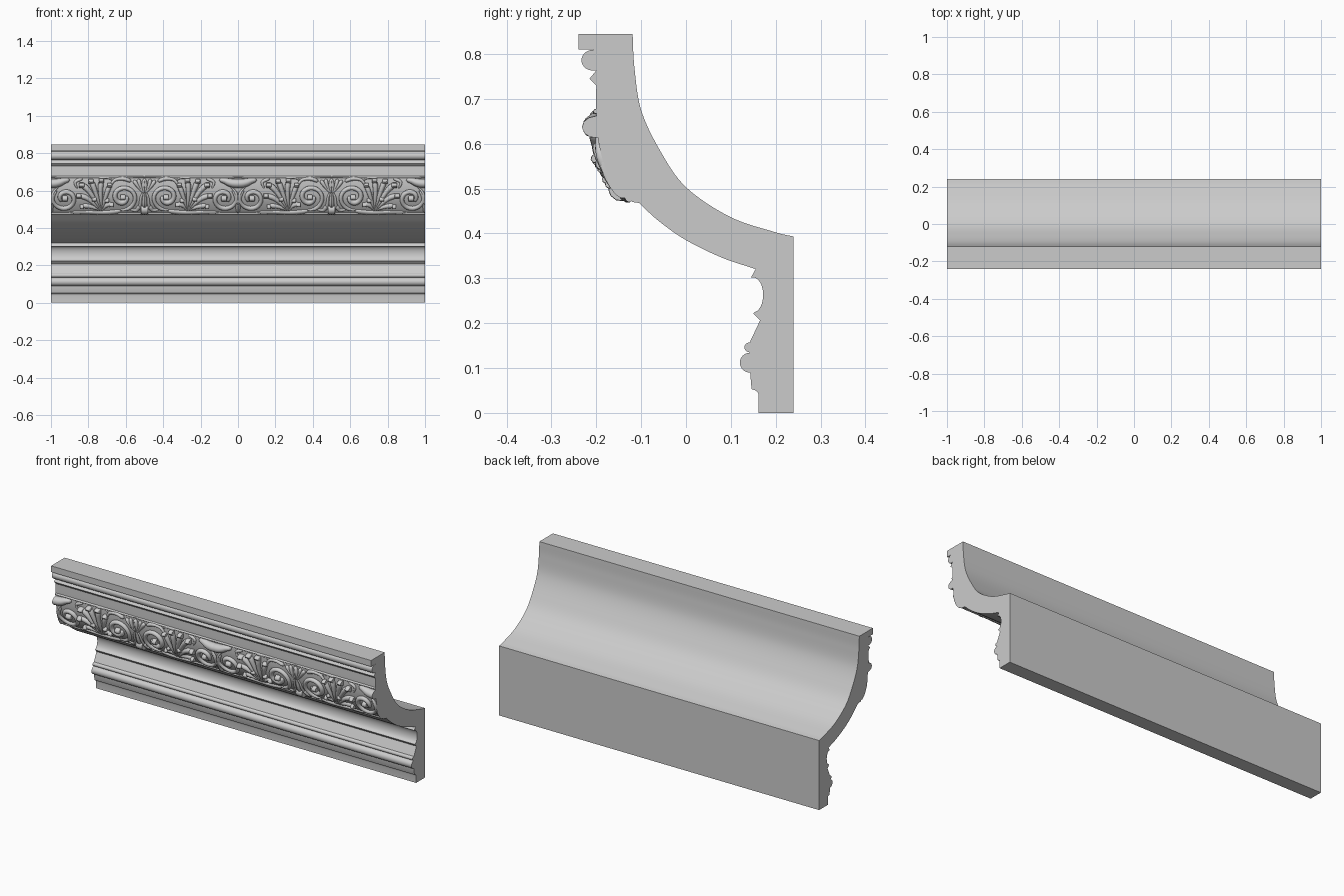
import bpy, bmesh, math
from mathutils import Vector
from math import sin, cos, pi, radians

if "Cube" in bpy.data.objects:
    bpy.data.objects.remove(bpy.data.objects["Cube"])


def spline(pts, n=6):
    """Catmull-Rom through 2D points"""
    p = [Vector(q) for q in pts]
    p = [2 * p[0] - p[1]] + p + [2 * p[-1] - p[-2]]
    out = []
    for i in range(1, len(p) - 2):
        a, b, c, d = p[i - 1:i + 3]
        for k in range(n):
            t = k / n
            out.append(0.5 * (2 * b + (c - a) * t + (2 * a - 5 * b + 4 * c - d) * t * t
                              + (3 * b - a - 3 * c + d) * t ** 3))
    return out + [p[-2]]


def arc(cy, cz, ry, rz, a0, a1, n=12):
    return [Vector((cy + ry * cos(radians(a0 + (a1 - a0) * i / n)),
                    cz + rz * sin(radians(a0 + (a1 - a0) * i / n)))) for i in range(n + 1)]


def finish(bm, name, angle):
    bmesh.ops.recalc_face_normals(bm, faces=bm.faces)
    me = bpy.data.meshes.new(name)
    bm.to_mesh(me)
    bm.free()
    ob = bpy.data.objects.new(name, me)
    bpy.context.collection.objects.link(ob)
    bpy.ops.object.select_all(action='DESELECT')
    ob.select_set(True)
    bpy.context.view_layer.objects.active = ob
    bpy.ops.object.shade_smooth_by_angle(angle=radians(angle))
    return ob


# Moulding section (y, z), bottom front upward, then down the back
frieze = spline([(-.12, .47), (-.147, .495), (-.18, .55), (-.196, .61), (-.2, .67), (-.2, .73)])
section = [(.162, 0), (.162, .038)]
section += arc(.147, .038, .015, .014, 20, 90, 5)              # base ovolo
section += [(.146, .054), (.143, .09)]
section += arc(.142, .112, .022, .022, 270, 90)                # large bead
section += arc(.142, .146, .012, .011, 260, 90, 8)             # small bead
section += [(.165, .206), (.150, .222)]
section += arc(.150, .263, .022, .039, -85, 85)                # cove
section += [(.145, .302), (.155, .32)]
section += spline([(.154, .321), (.08, .346), (0, .385), (-.06, .427), (-.105, .468)])
section += frieze
section += [(-.215, .745), (-.2, .763)]
section += arc(-.208, .786, .025, .023, 265, 95)               # top bead
section += [(-.2, .81), (-.24, .81), (-.24, .845)]
section += spline([(-.119, .845), (-.115, .77), (-.10, .675), (-.058, .585), (0, .503),
                   (.098, .437), (.198, .403), (.24, .393)], 8)
section += [(.24, 0)]

bm = bmesh.new()
face = bm.faces.new([bm.verts.new((-1, p[0], p[1])) for p in section])
ext = bmesh.ops.extrude_face_region(bm, geom=[face], use_keep_orig=True)
bmesh.ops.translate(bm, vec=(2, 0, 0),
                    verts=[v for v in ext['geom'] if isinstance(v, bmesh.types.BMVert)])
finish(bm, "cornice_moulding", 30)


def frieze_at(z):
    """Point and outward normal of the frieze face at height z"""
    for a, b in zip(frieze, frieze[1:]):
        if z <= b[1] or b is frieze[-1]:
            f = (z - a[1]) / (b[1] - a[1])
            d = (b - a).normalized()
            return a.lerp(b, f), Vector((-d[1], d[0]))


orn = bmesh.new()


def stroke(pts, w, h=None, thin=.35, sides=12, smooth=True):
    """Swelling relief stroke on the frieze, repeated four times by mirroring"""
    h = h or w * 1.05
    path = spline(pts, 7) if smooth else pts
    n = len(path) - 1
    rings = []
    for i, p in enumerate(path):
        t = i / n
        s = (thin + (1 - thin) * t) * math.sqrt(max(0, 1 - t ** 7)) + .04
        s *= min(1, .35 + t * 8)
        d = (path[min(i + 1, n)] - path[max(i - 1, 0)]).normalized()
        ring = []
        for k in range(sides):
            a = 2 * pi * k / sides
            off = w * s * cos(a)
            lift = h * s * sin(a) * (1 if sin(a) > 0 else .3)
            u = min(.5, max(0, p[0] - d[1] * off))
            z = min(.678, max(.472, p[1] + d[0] * off))
            q, nrm = frieze_at(z)
            q = q + nrm * lift
            ring.append((u, q[0], max(q[1], .468)))
        rings.append(ring)
    for place in (lambda u: u, lambda u: -u, lambda u: 1 - u, lambda u: u - 1):
        vs = [[orn.verts.new((place(u), y, z)) for u, y, z in r] for r in rings]
        for a, b in zip(vs, vs[1:]):
            for k in range(sides):
                j = (k + 1) % sides
                orn.faces.new((a[k], a[j], b[j], b[k]))
        orn.faces.new(vs[0])
        orn.faces.new(vs[-1])


def scroll(cu, cz, r0, r1, a0, turn, w, h=None):
    """Spiral relief stroke"""
    n = 30
    pts = []
    for i in range(n + 1):
        t = i / n
        r, a = r0 + (r1 - r0) * t, radians(a0 + turn * t)
        pts.append(Vector((cu + r * cos(a) * 1.1, cz + r * sin(a))))
    stroke(pts, w, h, .6, smooth=False)


def boss(u, z, w, h=None):
    pts = [Vector((u + w * cos(pi * (1 - i / 12)), z)) for i in range(13)]
    stroke(pts, w, h, .9, smooth=False)


# Central shell over the double scroll (at x = 0 and the ends)
stroke([(.10, .658), (.07, .652), (.03, .640), (-.05, .636)], .030, .041, .3)
stroke([(.03, .60), (.012, .57), (0, .52), (0, .48)], .016)
scroll(.075, .558, .068, .02, 120, 470, .014, .018)
boss(.075, .558, .015, .02)

# Main acanthus stem curling up to the second scroll
stroke([(.10, .484), (.19, .484), (.29, .482), (.38, .492)], .013)
scroll(.385, .565, .070, .016, -100, 480, .015, .02)
boss(.385, .565, .014, .024)

# Leaf lobes fanning out of the stem
root = (.27, .495)
for tip, mid, w in (((.165, .520), (.21, .515), .014), ((.150, .575), (.20, .555), .017),
                    ((.165, .632), (.205, .595), .019), ((.215, .652), (.235, .60), .018),
                    ((.270, .655), (.265, .60), .018), ((.315, .632), (.295, .575), .016),
                    ((.325, .530), (.295, .52), .014)):
    stroke([root, mid, tip], w, w * 1.2)
    boss(tip[0], tip[1] - .004, w * .75, w * 1.55)

# Crossing leaf tips above and between the scrolls
stroke([(.14, .61), (.13, .645), (.17, .665)], .011)
stroke([(.31, .61), (.34, .655), (.39, .663), (.43, .648)], .014, .019)
stroke([(.33, .655), (.30, .669), (.25, .668)], .009)
stroke([(.42, .50), (.455, .495), (.475, .52)], .012)
boss(.232, .556, .012, .022)
boss(.300, .548, .011, .02)

# Palmette at x = +-0.5: fan, waist and bulb
for tip, w in (((.442, .655), .013), ((.468, .662), .013), ((.503, .664), .014)):
    stroke([(.497, .585), ((tip[0] + .485) / 2, .625), tip], w, w * 1.2)
stroke([(.497, .60), (.482, .565), (.478, .53), (.47, .495)], .010)
stroke([(.50, .59), (.50, .55), (.50, .51)], .016)
boss(.5, .498, .02, .024)

# Thin edging rods along the top and bottom of the frieze
for z in (.672, .477):
    stroke([(-.05, z), (.25, z), (.58, z)], .006, .007, .9)
finish(orn, "acanthus_frieze", 50)
